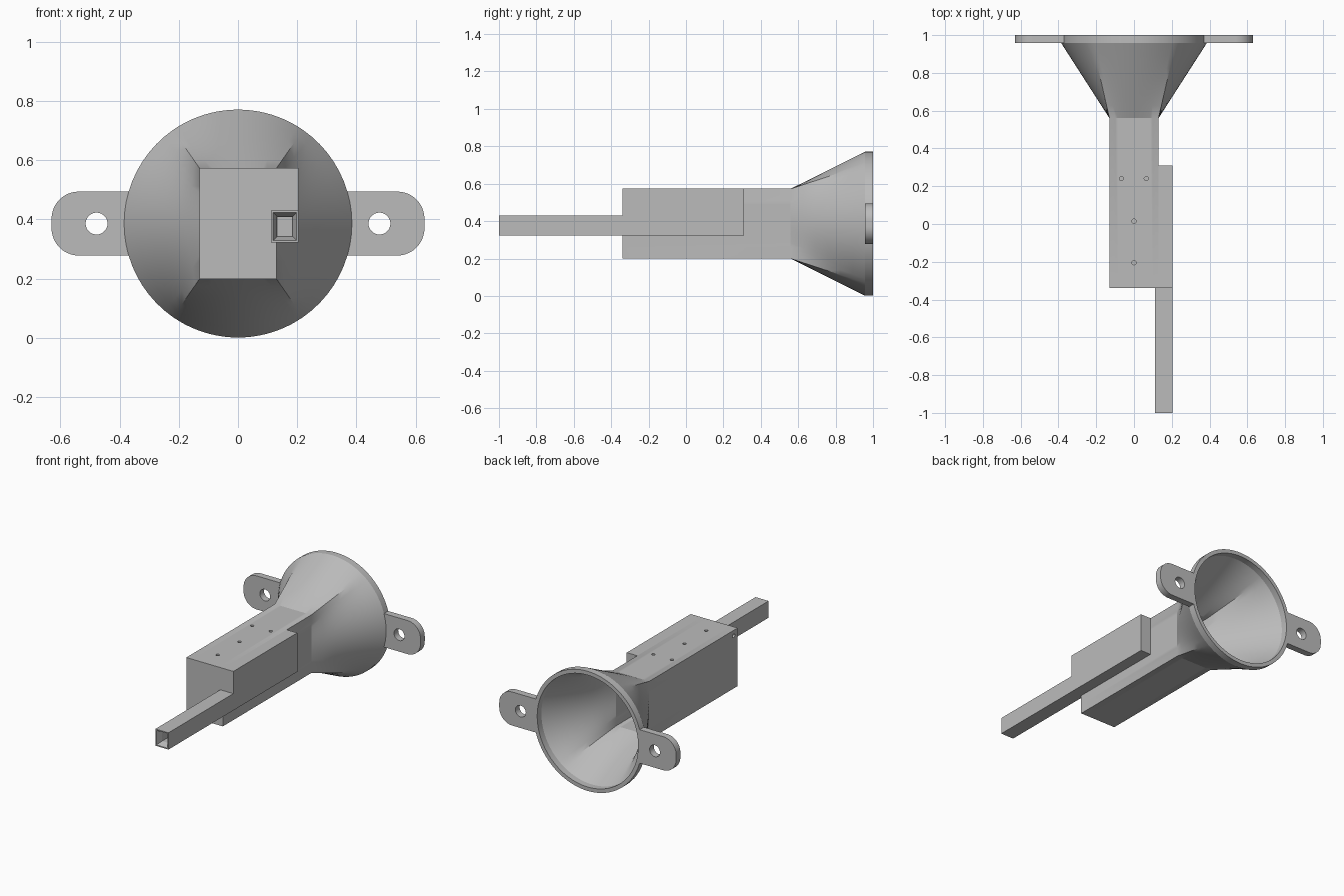
import bpy, bmesh, math
from mathutils import Matrix, Vector

if "Cube" in bpy.data.objects:
    bpy.data.objects.remove(bpy.data.objects["Cube"])

GREY = (0.5, 0.5, 0.5, 1)
mat = bpy.data.materials.new("light grey plastic")
mat.use_nodes = True
mat.diffuse_color = GREY
mat.node_tree.nodes["Principled BSDF"].inputs["Base Color"].default_value = GREY

CZ = 0.386              # height of the long axis
HW, HH = 0.13, 0.187    # half width and half height of the body
RIM = 0.385             # funnel radius
WALL = 0.025


def finish(name, bm):
    bmesh.ops.recalc_face_normals(bm, faces=bm.faces)
    mesh = bpy.data.meshes.new(name)
    bm.to_mesh(mesh)
    bm.free()
    mesh.materials.append(mat)
    ob = bpy.data.objects.new(name, mesh)
    bpy.context.collection.objects.link(ob)
    return ob


def activate(ob):
    bpy.ops.object.select_all(action='DESELECT')
    ob.select_set(True)
    bpy.context.view_layer.objects.active = ob


def loft(name, rings):
    """Skin a list of equal point rings and cap both ends."""
    bm = bmesh.new()
    loops = [[bm.verts.new(p) for p in ring] for ring in rings]
    n = len(loops[0])
    for a, b in zip(loops, loops[1:]):
        for i in range(n):
            j = (i + 1) % n
            bm.faces.new((a[i], a[j], b[j], b[i]))
    bm.faces.new(loops[0])
    bm.faces.new(loops[-1])
    return finish(name, bm)


def box(name, lo, hi):
    bm = bmesh.new()
    size = Vector(hi) - Vector(lo)
    mid = (Vector(hi) + Vector(lo)) / 2
    bmesh.ops.create_cube(bm, size=1, matrix=Matrix.Translation(mid) @ Matrix.Diagonal(size.to_4d()))
    return finish(name, bm)


def drill(ob, holes):
    """Cut round holes given as (centre, radius, depth, axis)."""
    bm = bmesh.new()
    for centre, radius, depth, axis in holes:
        turn = Vector((0, 0, 1)).rotation_difference(Vector(axis)).to_matrix().to_4x4()
        bmesh.ops.create_cone(bm, cap_ends=True, segments=32, radius1=radius, radius2=radius,
                              depth=depth, matrix=Matrix.Translation(centre) @ turn)
    cutter = finish("hole_cutter", bm)
    cutter.hide_render = True
    mod = ob.modifiers.new("holes", 'BOOLEAN')
    mod.operation = 'DIFFERENCE'
    mod.solver = 'EXACT'
    mod.object = cutter
    activate(ob)
    bpy.ops.object.modifier_apply(modifier=mod.name)
    bpy.data.objects.remove(cutter)


def smooth(ob, degrees):
    activate(ob)
    bpy.ops.object.shade_smooth_by_angle(angle=math.radians(degrees))


# Angles around the axis that land exactly on the four body corners
corner = math.atan2(HH, HW)
stops = [-corner, corner, math.pi - corner, math.pi + corner, 2 * math.pi - corner]
SEG = 20
angles = [a + (b - a) * i / SEG for a, b in zip(stops, stops[1:]) for i in range(SEG)]


def ring(y, t, inset):
    """Blend from the body rectangle (t=0) to the rim circle (t=1)."""
    points = []
    for a in angles:
        c, s = math.cos(a), math.sin(a)
        k = min(HW / max(abs(c), 1e-6), HH / max(abs(s), 1e-6))
        rx = c * k * (HW - inset) / HW
        rz = s * k * (HH - inset) / HH
        r = RIM - inset
        points.append((rx + (c * r - rx) * t, y, CZ + rz + (s * r - rz) * t))
    return points


# Hollow body flowing into the round funnel
THROAT, LIP, STEPS = 0.56, 0.957, 6
flare = [(THROAT + (LIP - THROAT) * i / STEPS, i / STEPS) for i in range(STEPS + 1)]
rings = [ring(-0.34, 0, 0)] + [ring(y, t, 0) for y, t in flare] + [ring(1, 1, 0)]
rings += [ring(1, 1, WALL)] + [ring(y, t, WALL) for y, t in reversed(flare)]
rings += [ring(-0.34 + WALL, 0, WALL)]
housing = loft("funnel_housing", rings)

# Screw holes in the roof and a small one in the right wall
roof = [(-0.067, 0.24), (0.065, 0.24), (0, 0.015), (0, -0.205)]
holes = [((x, y, CZ + HH), 0.011, 0.1, (0, 0, 1)) for x, y in roof]
holes.append(((-HW, -0.30, 0.538), 0.012, 0.1, (1, 0, 0)))
drill(housing, holes)
smooth(housing, 22)

# Solid block on the left side of the body
box("side_block", (HW, -0.34, 0.322), (0.205, 0.31, CZ + HH))


# Square tube with a tapering bore
def square(y, inset):
    x0, x1, z0, z1 = 0.112 + inset, 0.205 - inset, 0.322 + inset, 0.43 - inset
    return [(x0, y, z0), (x1, y, z0), (x1, y, z1), (x0, y, z1)]


loft("square_tube", [square(-0.34, 0), square(-1, 0), square(-1, 0.007),
                     square(-0.96, 0.02), square(-0.345, 0.022)])

# Mounting ears with rounded ends, hugging the rim
EAR_H, EAR_R, EAR_X = 0.108, 0.092, 0.63
for side, label in ((1, "left"), (-1, "right")):
    outline = []
    for sign in (-1, 1):
        for i in range(13):
            a = math.radians(90 * i / 12 - (90 if sign < 0 else 0))
            outline.append((EAR_X - EAR_R + EAR_R * math.cos(a),
                            sign * (EAR_H - EAR_R) + EAR_R * math.sin(a)))
    hug = RIM - WALL / 2
    for i in range(9):
        z = EAR_H * (1 - i / 4)
        outline.append((math.sqrt(hug * hug - z * z), z))
    ear = loft(label + "_ear", [[(side * x, y, CZ + z) for x, z in outline] for y in (LIP, 1)])
    drill(ear, [((side * 0.478, 0.98, CZ), 0.037, 0.2, (0, 1, 0))])
    smooth(ear, 30)
